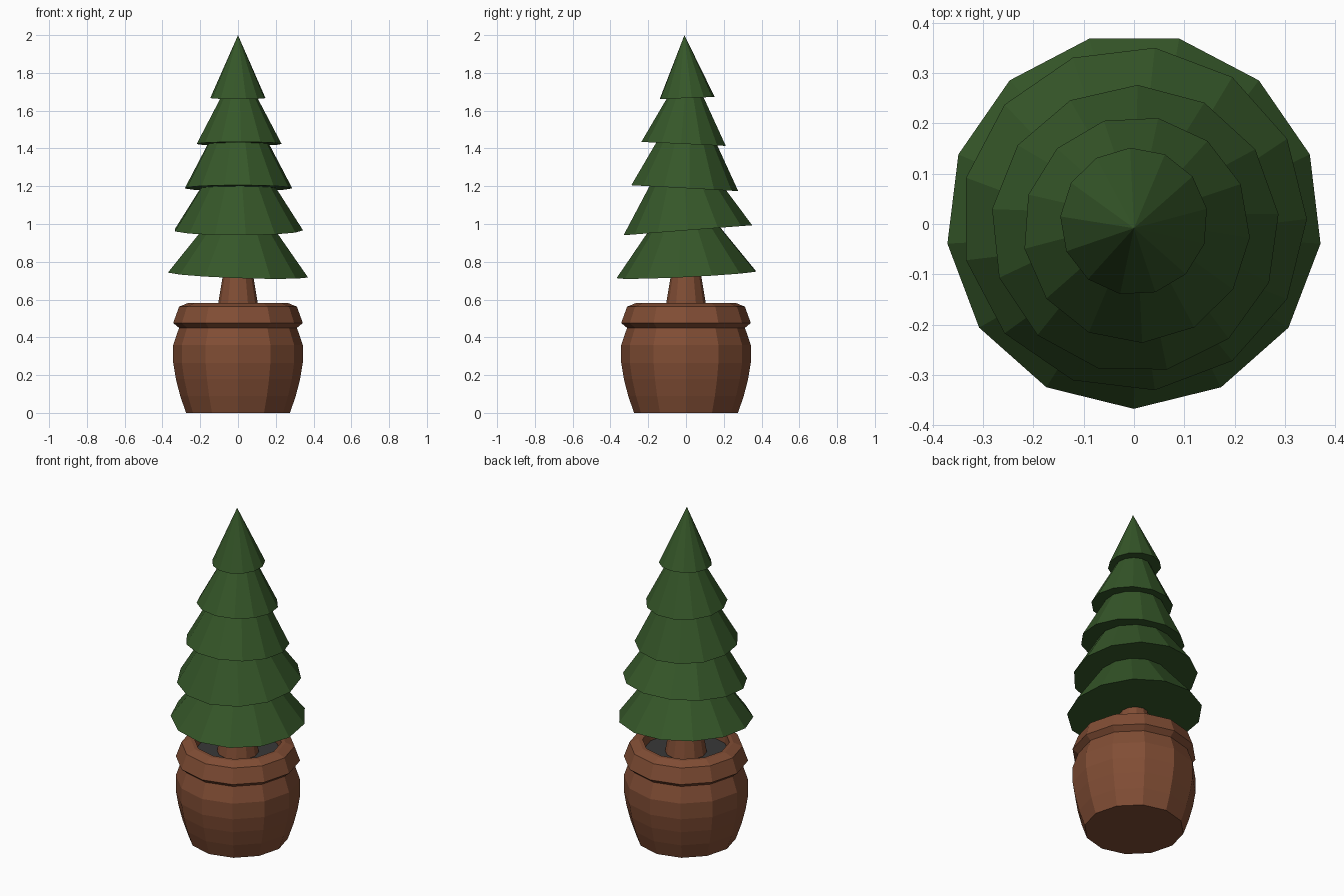
import bpy, math

if "Cube" in bpy.data.objects:
    bpy.data.objects.remove(bpy.data.objects["Cube"])


def material(name, rgb):
    m = bpy.data.materials.new(name)
    m.diffuse_color = (*rgb, 1)
    m.use_nodes = True
    m.node_tree.nodes["Principled BSDF"].inputs["Base Color"].default_value = m.diffuse_color
    return m


BROWN = material("terracotta_brown", (0.22, 0.075, 0.035))
GREEN = material("pine_green", (0.036, 0.095, 0.022))
SOIL = material("dark_soil", (0.04, 0.04, 0.04))


def lathe(name, profile, sides, mat, phase=0.0):
    """Flat-faced turned part; radius 0 in the profile gives a single pole point."""
    verts, rings, faces = [], [], []
    for r, z in profile:
        n = sides if r > 0 else 1
        rings.append([len(verts) + i for i in range(n)])
        for i in range(n):
            a = math.radians(phase) + 2 * math.pi * i / sides
            verts.append((r * math.cos(a), r * math.sin(a), z))
    for lo, hi in zip(rings, rings[1:]):
        for i in range(sides):
            j = (i + 1) % sides
            if len(lo) == 1:
                faces.append((lo[0], hi[j], hi[i]))
            elif len(hi) == 1:
                faces.append((lo[i], lo[j], hi[0]))
            else:
                faces.append((lo[i], lo[j], hi[j], hi[i]))
    me = bpy.data.meshes.new(name)
    me.from_pydata(verts, [], faces)
    me.materials.append(mat)
    ob = bpy.data.objects.new(name, me)
    bpy.context.collection.objects.link(ob)
    return ob


# Barrel-shaped pot with overhanging rim and hollow top
lathe("pot", [(0, 0), (0.275, 0), (0.306, 0.09), (0.329, 0.18), (0.343, 0.265),
              (0.343, 0.36), (0.312, 0.45), (0.343, 0.476), (0.312, 0.562),
              (0.262, 0.583), (0.24, 0.583), (0.236, 0.5)], 12, BROWN)

# Soil surface inside the pot
lathe("soil", [(0.237, 0.52), (0, 0.52)], 12, SOIL)

# Tapered trunk
lathe("trunk", [(0.116, 0.515), (0.078, 0.74), (0.04, 1.0), (0, 1.0)], 12, BROWN)

# Foliage tiers: centre, radius, height, vertex phase, slope along x and y
tiers = [
    ((0, 0.006, 0.732), 0.374, 0.495, -90, -0.035, 0.050),
    ((0, 0.010, 0.967), 0.344, 0.540, 0, 0.0, 0.078),
    ((0.002, -0.010, 1.190), 0.287, 0.545, 89, 0.0, -0.055),
    ((0.005, -0.011, 1.424), 0.226, 0.430, 79, 0.0, -0.047),
    ((0, 0.005, 1.667), 0.147, 0.333, 93, 0.0, 0.040),
]
for i, (loc, r, h, phase, sx, sy) in enumerate(tiers, 1):
    ob = lathe(f"foliage_tier_{i}", [(0, 0), (r, 0), (0, h)], 13, GREEN, phase)
    ob.location = loc
    ob.rotation_euler = (math.atan(sy), -math.atan(sx), 0)
